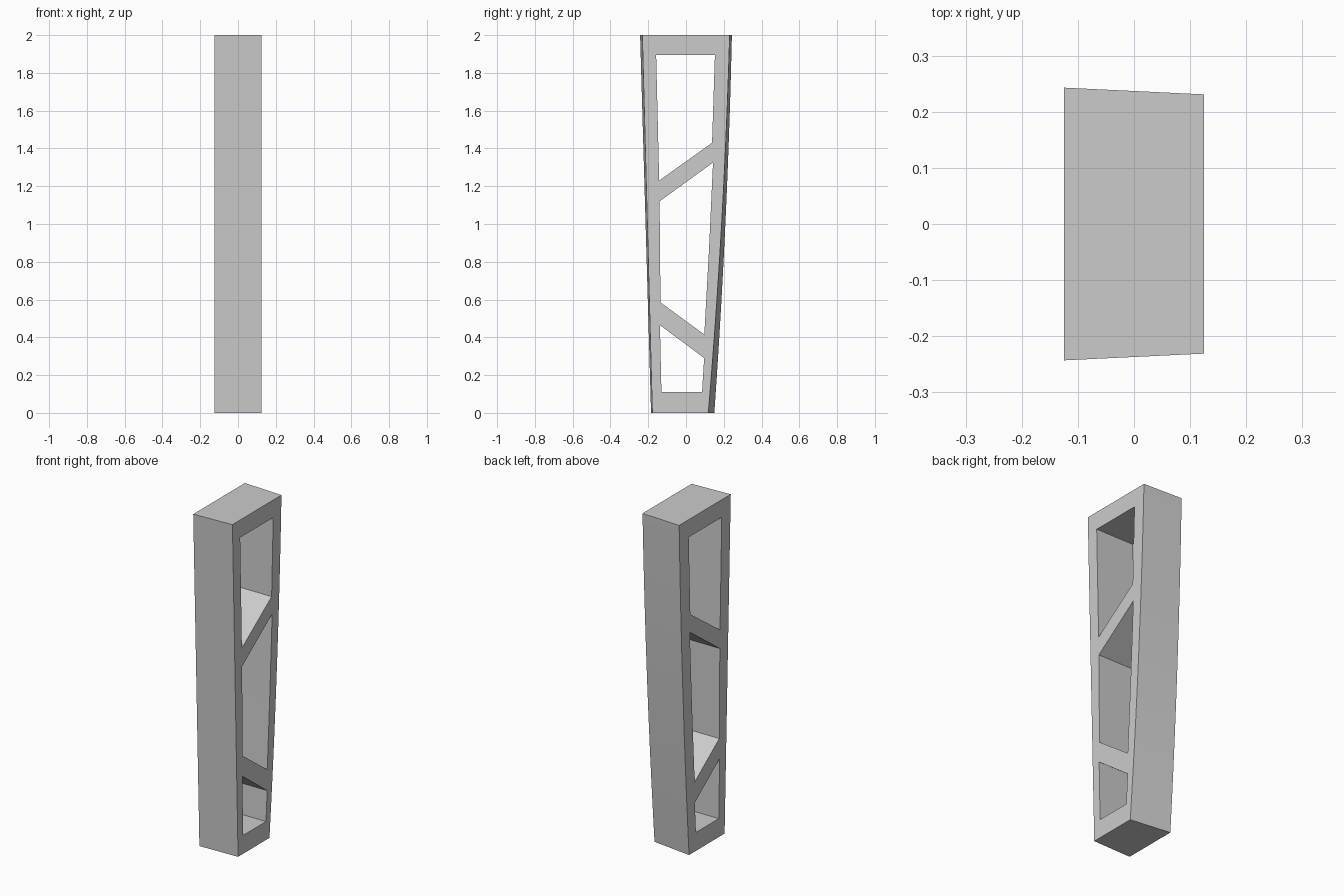
import bpy, bmesh

if "Cube" in bpy.data.objects:
    bpy.data.objects.remove(bpy.data.objects["Cube"])

W = 0.125      # half width in x
STEPS = 10     # height segments of the gently bowed sides

grey = bpy.data.materials.new("light grey")
grey.diffuse_color = (0.6, 0.6, 0.6, 1)
grey.use_nodes = True
grey.node_tree.nodes["Principled BSDF"].inputs["Base Color"].default_value = grey.diffuse_color


def make(name, bm):
    bmesh.ops.recalc_face_normals(bm, faces=bm.faces)
    me = bpy.data.meshes.new(name)
    bm.to_mesh(me)
    bm.free()
    me.materials.append(grey)
    ob = bpy.data.objects.new(name, me)
    bpy.context.collection.objects.link(ob)
    return ob


def prism(name, outlines):
    """Join two (x, outline of (y, z)) ends into a closed solid."""
    bm = bmesh.new()
    ends = [[bm.verts.new((x, y, z)) for y, z in pts] for x, pts in outlines]
    a, b = ends
    bm.faces.new(a)
    bm.faces.new(b)
    for i in range(len(a)):
        j = (i + 1) % len(a)
        bm.faces.new((a[i], a[j], b[j], b[i]))
    return make(name, bm)


def side(bottom, top, bow):
    """Edge line of one side, slightly bowed outwards."""
    ts = [i / STEPS for i in range(STEPS + 1)]
    return [(bottom + (top - bottom) * t + 4 * bow * t * (1 - t), 2 * t) for t in ts]


# tapered pillar, slightly wider on the -x face
left = side(-0.185, -0.243, 0) + side(0.15, 0.243, 0.012)[::-1]
right = side(-0.178, -0.231, 0) + side(0.118, 0.231, 0.014)[::-1]
pillar = prism("pillar_frame", [(-W, left), (W, right)])

# three openings separated by slanted braces
openings = [
    [(-0.13, 0.11), (0.085, 0.11), (0.096, 0.29), (-0.138, 0.465)],
    [(-0.135, 0.585), (0.097, 0.415), (0.122, 0.87), (0.143, 1.325), (-0.14, 1.12)],
    [(-0.142, 1.23), (0.138, 1.43), (0.153, 1.895), (-0.158, 1.895)],
]
cutters = []
for pts in openings:
    c = prism("opening_cutter", [(-0.3, pts), (0.3, pts)])
    c.hide_render = True
    cutters.append(c)
    m = pillar.modifiers.new("opening", 'BOOLEAN')
    m.operation = 'DIFFERENCE'
    m.solver = 'EXACT'
    m.object = c

# bake the cuts and remove the cutters
deps = bpy.context.evaluated_depsgraph_get()
baked = bpy.data.meshes.new_from_object(pillar.evaluated_get(deps))
pillar.modifiers.clear()
pillar.data = baked
for c in cutters:
    bpy.data.objects.remove(c)

# smooth the bowed sides, keep the corners sharp
bpy.context.view_layer.objects.active = pillar
pillar.select_set(True)
bpy.ops.object.shade_smooth_by_angle()
